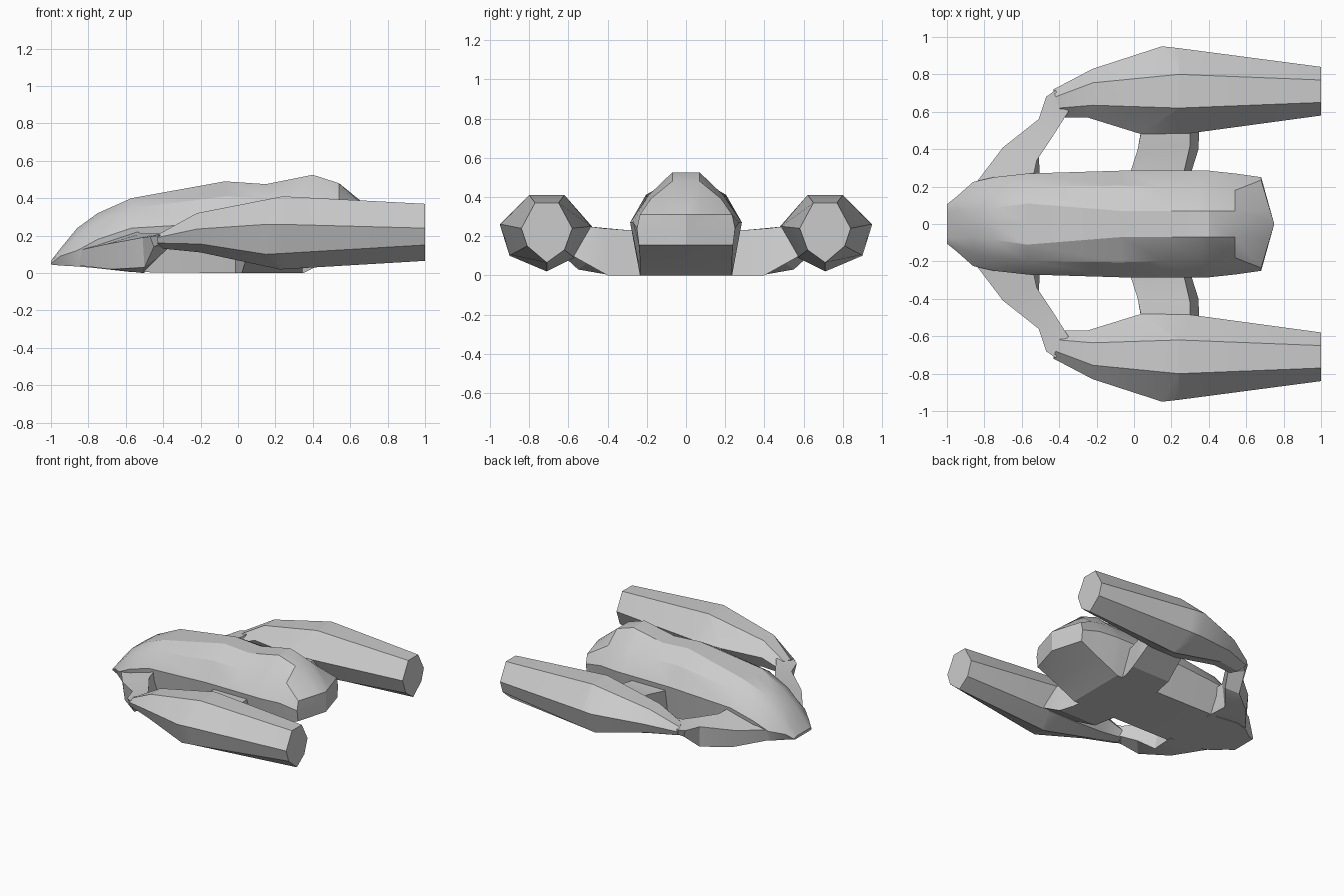
import bpy, bmesh, math


def loft(name, rings, angle=25, tip=None, mirror=False):
    """Skin a list of closed rings of (x, y, z); tip makes a pointed end."""
    bm = bmesh.new()
    rows = [[bm.verts.new(p) for p in ring] for ring in rings]
    n = len(rows[0])
    for a, b in zip(rows, rows[1:]):
        for i in range(n):
            j = (i + 1) % n
            bm.faces.new((a[i], a[j], b[j], b[i]))
    bm.faces.new(rows[0][::-1])
    if tip:
        t = bm.verts.new(tip)
        for i in range(n):
            bm.faces.new((rows[-1][i], rows[-1][(i + 1) % n], t))
    else:
        bm.faces.new(rows[-1])
    bmesh.ops.recalc_face_normals(bm, faces=bm.faces)
    mesh = bpy.data.meshes.new(name)
    bm.to_mesh(mesh)
    bm.free()
    ob = bpy.data.objects.new(name, mesh)
    bpy.context.collection.objects.link(ob)
    bpy.ops.object.select_all(action='DESELECT')
    ob.select_set(True)
    bpy.context.view_layer.objects.active = ob
    bpy.ops.object.shade_smooth_by_angle(angle=math.radians(angle))
    if mirror:
        m = ob.modifiers.new("mirror", 'MIRROR')
        m.use_axis = (False, True, False)
        m.use_mirror_merge = False
    return ob


def hull_ring(x, zb, yb, ym, zm, ys, zs, yt, zt, bow=0.0):
    """Symmetric hull section; bow pushes the centre line along x."""
    half = [(x, yb, zb), (x, ym, zm), (x, ys, zs), (x + bow * .7, yt, zt)]
    return ([(x + bow, 0, zb)] + half + [(x + bow, 0, zt)]
            + [(px, -py, pz) for px, py, pz in reversed(half)])


# Central hull: x, bottom z, bottom y, side y/z, shoulder y/z, top y/z
hull = [
    (-1.00, .045, .095, .105, .05, .10, .06, .07, .065),
    (-0.95, .04, .12, .145, .09, .12, .115, .075, .13),
    (-0.86, .035, .19, .225, .12, .15, .20, .07, .24),
    (-0.75, .025, .23, .25, .18, .18, .27, .085, .32),
    (-0.57, .005, .235, .27, .24, .20, .345, .11, .40),
    (-0.07, 0, .235, .285, .27, .205, .41, .07, .49),
    (0.15, 0, .235, .285, .27, .20, .40, .07, .475),
    (0.35, 0, .235, .285, .27, .19, .41, .07, .515),
    (0.40, .025, .235, .285, .27, .19, .41, .07, .525),
    (0.54, .09, .235, .27, .27, .18, .39, .07, .48),
]
rings = [hull_ring(*h) for h in hull]
rings.append(hull_ring(.68, .155, .24, .25, .24, .235, .31, .07, .31, .07))
loft("central_hull", rings, tip=(.75, 0, .235))

# Side pods: seven-sided sections
# order: inner top, outer top, outer, lower outer, bottom, lower inner, inner
loft("side_pod", [
    [(-.40, .62, .215), (-.42, .68, .21), (-.43, .72, .19), (-.43, .71, .16),
     (-.40, .65, .13), (-.38, .59, .135), (-.38, .57, .18)],
    [(-.22, .635, .32), (-.22, .755, .32), (-.22, .83, .235), (-.20, .80, .155),
     (-.20, .70, .11), (-.22, .61, .13), (-.25, .57, .22)],
    [(.24, .62, .41), (.24, .80, .41), (.15, .95, .26), (.15, .90, .10),
     (.22, .71, .02), (.10, .57, .09), (.04, .48, .25)],
    [(.24, .62, .41), (.24, .80, .41), (.24, .94, .26), (.24, .893, .105),
     (.24, .71, .02), (.30, .57, .09), (.30, .485, .25)],
    [(1, .65, .37), (1, .77, .37), (1, .84, .24), (1, .81, .15),
     (1, .71, .065), (1, .62, .13), (1, .58, .24)],
], mirror=True)

# Front arms: outer top, inner top, inner bottom, outer bottom
loft("front_arm", [
    [(-.86, .20, .12), (-.55, .20, .23), (-.50, .20, 0), (-.85, .20, .04)],
    [(-.70, .41, .155), (-.52, .34, .21), (-.51, .38, 0), (-.68, .41, .02)],
    [(-.51, .56, .19), (-.44, .46, .21), (-.43, .48, .08), (-.50, .55, .03)],
    [(-.47, .68, .195), (-.37, .57, .215), (-.37, .58, .135), (-.45, .67, .14)],
    [(-.42, .715, .20), (-.35, .60, .23), (-.35, .61, .14), (-.41, .70, .16)],
], mirror=True)

# Rear struts: front top, back top, back bottom, front bottom
loft("rear_strut", [
    [(-.02, .20, .235), (.26, .20, .235), (.30, .20, 0), (-.02, .20, 0)],
    [(-.015, .29, .23), (.27, .29, .23), (.31, .29, 0), (0, .29, 0)],
    [(.02, .40, .24), (.30, .42, .24), (.345, .40, 0), (.02, .40, 0)],
    [(.04, .50, .25), (.30, .50, .25), (.35, .57, .095), (.05, .57, .095)],
    [(.06, .60, .25), (.30, .60, .25), (.33, .62, .12), (.06, .62, .12)],
], mirror=True)
